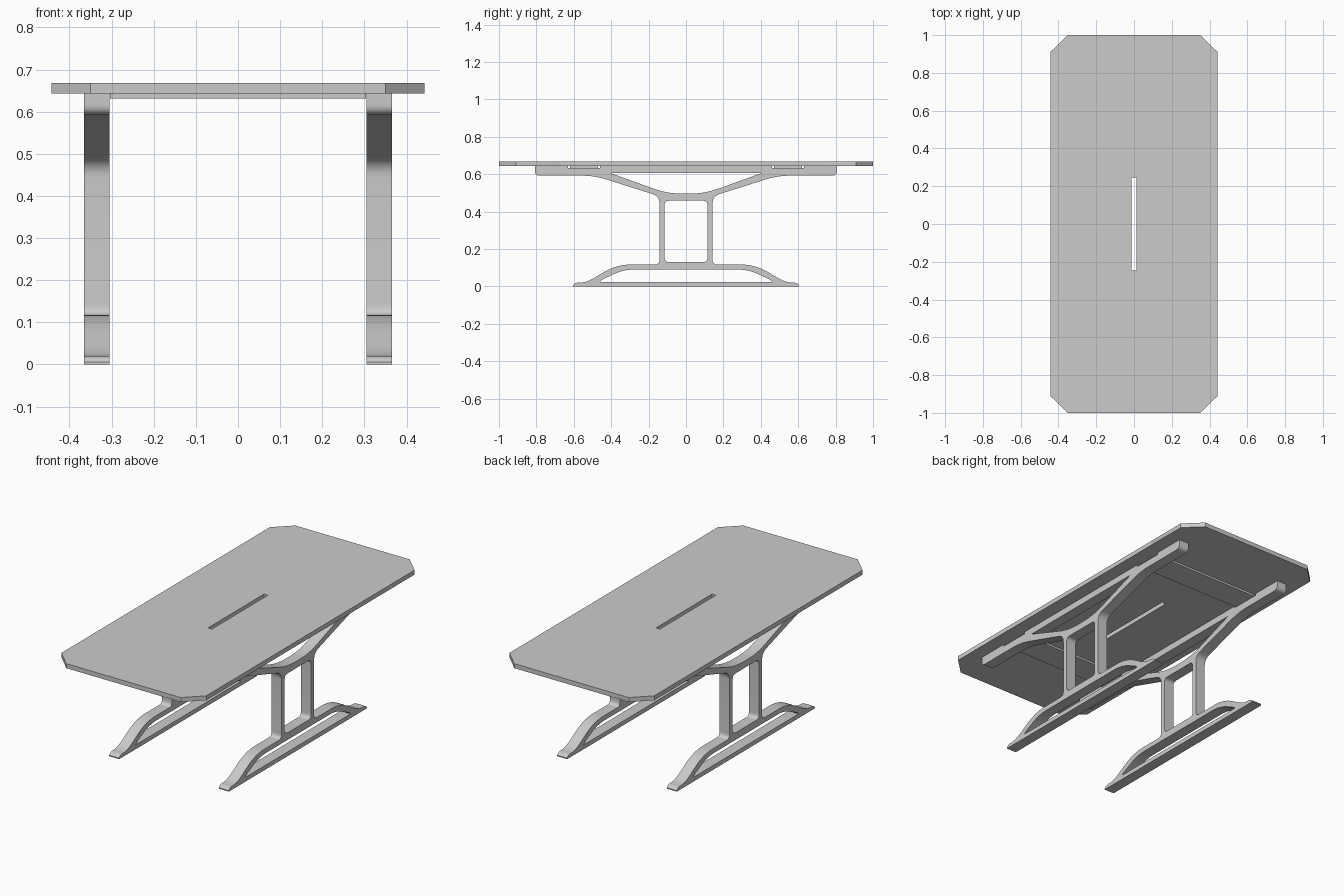
import bpy, bmesh
from mathutils import Matrix, Vector

if "Cube" in bpy.data.objects:
    bpy.data.objects.remove(bpy.data.objects["Cube"])


def rounded(pts, steps=8):
    """Closed outline from (u, v, radius) points with eased corners."""
    out, n = [], len(pts)
    for i, p in enumerate(pts):
        c = Vector(p[:2])
        r = p[2] if len(p) > 2 else 0
        if not r:
            out.append(c)
            continue
        a, b = Vector(pts[i - 1][:2]) - c, Vector(pts[(i + 1) % n][:2]) - c
        a, b = (c + d.normalized() * min(r, d.length * 0.49) for d in (a, b))
        for k in range(steps + 1):
            t = k / steps
            out.append(a * (1 - t) ** 2 + c * 2 * t * (1 - t) + b * t * t)
    return out


def sym(half):
    """Mirror half an outline across u = 0."""
    return half + [(-p[0], *p[1:]) for p in reversed(half)]


def plate(name, loops, thickness, matrix):
    """Extrude outlines (first outer, others holes) centred on local z = 0."""
    cu = bpy.data.curves.new(name, 'CURVE')
    cu.dimensions, cu.fill_mode, cu.extrude = '2D', 'BOTH', thickness / 2
    for loop in loops:
        pts = rounded(loop)
        s = cu.splines.new('POLY')
        s.points.add(len(pts) - 1)
        for sp, p in zip(s.points, pts):
            sp.co = (p.x, p.y, 0, 1)
        s.use_cyclic_u = True
    tmp = bpy.data.objects.new(name + "_outline", cu)
    bpy.context.collection.objects.link(tmp)
    dg = bpy.context.evaluated_depsgraph_get()
    me = bpy.data.meshes.new_from_object(tmp.evaluated_get(dg))
    bpy.data.objects.remove(tmp)
    bpy.data.curves.remove(cu)
    bm = bmesh.new()
    bm.from_mesh(me)
    bmesh.ops.remove_doubles(bm, verts=bm.verts, dist=1e-5)
    bm.transform(matrix)
    bmesh.ops.recalc_face_normals(bm, faces=bm.faces)
    bm.to_mesh(me)
    bm.free()
    me.name = name
    ob = bpy.data.objects.new(name, me)
    bpy.context.collection.objects.link(ob)
    bpy.ops.object.select_all(action='DESELECT')
    ob.select_set(True)
    bpy.context.view_layer.objects.active = ob
    bpy.ops.object.shade_smooth_by_angle(angle=0.6)
    return ob


# Trestle leg frame profile, (y, z, corner radius)
frame = sym([(0.46, 0.643), (0.46, 0.633), (0.63, 0.633), (0.63, 0.643),
             (0.808, 0.643), (0.808, 0.592, 0.03), (0.49, 0.592, 0.07),
             (0.142, 0.482, 0.04), (0.142, 0.117, 0.025), (0.37, 0.117, 0.08),
             (0.53, 0.022, 0.05), (0.59, 0.02, 0.02), (0.603, 0.006), (0.603, 0)])
brace_hole = sym([(0.405, 0.606), (0.10, 0.496, 0.08)])
post_hole = sym([(0.115, 0.458, 0.025), (0.115, 0.13, 0.025)])
foot_hole = sym([(0.335, 0.09, 0.06), (0.45, 0.035, 0.015), (0.46, 0.024)])
to_yz = Matrix(((0, 0, 1, 0), (1, 0, 0, 0), (0, 1, 0, 0), (0, 0, 0, 1)))

for side, s in (("left", -1), ("right", 1)):
    plate(side + "_leg_frame", [frame, brace_hole, post_hole, foot_hole], 0.061,
          Matrix.Translation((s * 0.3355, 0, 0)) @ to_yz)

# Tabletop panels meeting at hairline seams, with a slot in the middle
top = Matrix.Translation((0, 0, 0.6555))
T = 0.025
end_seam = [(0, 0.26), (0.125, 0.45), (0.125, 0.78), (0.285, 1)]
edge = [(0.35, 1), (0.443, 0.91), (0.443, 0.67), (0.3, 0.45)]
main_half = [(0.012, 0.245), (0, 0.245)] + end_seam + edge
main = main_half + [(x, -y) for x, y in reversed(main_half)]
rim = [(0.443, 0.67), (0.3, 0.45), (0.3, -0.45), (0.443, -0.67)]
for side, s in (("left", -1), ("right", 1)):
    plate(side + "_top_panel", [[(s * x, y) for x, y in main]], T, top)
    plate(side + "_top_edge_panel", [[(s * x, y) for x, y in rim]], T, top)
end = end_seam + [(-x, y) for x, y in reversed(end_seam[1:])]
for where, s in (("front", -1), ("back", 1)):
    plate(where + "_top_end_panel", [[(x, s * y) for x, y in end]], T, top)
    # Flat cross bar under the top, between the leg frames
    bar = sym([(0.304, s * 0.62), (0.304, s * 0.47)])
    plate(where + "_cross_bar", [bar], 0.011, Matrix.Translation((0, 0, 0.6375)))
